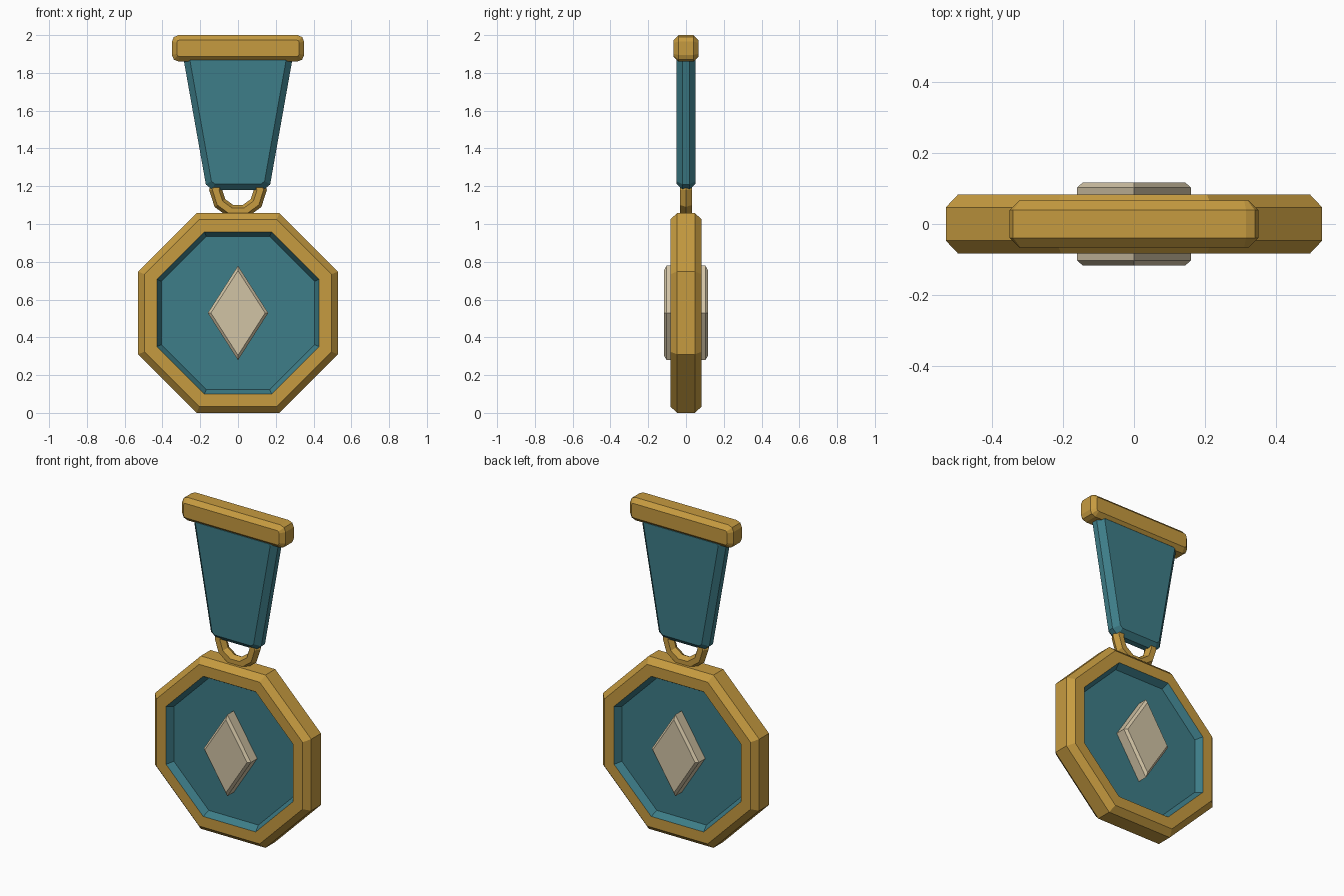
import bpy, bmesh, math
from mathutils import Vector

if "Cube" in bpy.data.objects:
    bpy.data.objects.remove(bpy.data.objects["Cube"])


def material(name, rgb):
    m = bpy.data.materials.new(name)
    m.diffuse_color = (*rgb, 1)
    m.use_nodes = True
    m.node_tree.nodes["Principled BSDF"].inputs["Base Color"].default_value = m.diffuse_color
    return m


GOLD = material("gold", (0.565, 0.328, 0.051))
TEAL = material("teal", (0.047, 0.205, 0.246))
IVORY = material("ivory", (0.638, 0.546, 0.376))


def finish(bm, name, mats):
    bmesh.ops.recalc_face_normals(bm, faces=bm.faces)
    mesh = bpy.data.meshes.new(name)
    bm.to_mesh(mesh)
    bm.free()
    for m in mats:
        mesh.materials.append(m)
    obj = bpy.data.objects.new(name, mesh)
    bpy.context.collection.objects.link(obj)
    return obj


def plate(name, outline, half_depth, corner, segments, rim, mat):
    """Extruded x-z outline with softened corners and chamfered rims."""
    bm = bmesh.new()
    face = bm.faces.new([bm.verts.new((x, -half_depth, z)) for x, z in outline])
    ext = bmesh.ops.extrude_face_region(bm, geom=[face])["geom"]
    verts = [g for g in ext if isinstance(g, bmesh.types.BMVert)]
    bmesh.ops.translate(bm, verts=verts, vec=(0, 2 * half_depth, 0))
    if face.is_valid and len(bm.faces) == len(outline) + 1:
        bm.faces.new([v for v in bm.verts if v.co.y < 0])

    def across(e):
        return abs(e.verts[0].co.y - e.verts[1].co.y) > half_depth

    if corner:
        bmesh.ops.bevel(bm, geom=[e for e in bm.edges if across(e)], offset=corner,
                        segments=segments, profile=0.5, affect='EDGES')
    bmesh.ops.bevel(bm, geom=[e for e in bm.edges if not across(e)], offset=rim,
                    segments=1, affect='EDGES')
    return finish(bm, name, [mat])


# Octagonal medal: an eight-sided lathe of (apothem, y); recesses are teal
CENTRE = 0.529
half = [(0.405, 0.042), (0.429, 0.083), (0.495, 0.083), (0.529, 0.047)]
profile = [(r, -y) for r, y in half] + half[::-1]
bm = bmesh.new()
rings = []
for apothem, y in profile:
    radius = apothem / math.cos(math.pi / 8)
    rings.append([bm.verts.new((radius * math.cos((k + 0.5) * math.pi / 4), y,
                                CENTRE + radius * math.sin((k + 0.5) * math.pi / 4)))
                  for k in range(8)])
for i, (a, b) in enumerate(zip(rings, rings[1:])):
    for k in range(8):
        f = bm.faces.new((a[k], a[(k + 1) % 8], b[(k + 1) % 8], b[k]))
        f.material_index = 1 if i in (0, len(rings) - 2) else 0
for ring in (rings[0], rings[-1]):
    bm.faces.new(ring).material_index = 1
finish(bm, "medal_disc", [GOLD, TEAL])

# Diamond emblem through the disc, showing on both sides
plate("diamond_emblem",
      [(0, CENTRE - 0.25), (0.16, CENTRE), (0, CENTRE + 0.25), (-0.16, CENTRE)],
      0.117, 0, 1, 0.014, IVORY)

# Tapered ribbon
plate("ribbon", [(-0.165, 1.18), (0.165, 1.18), (0.293, 1.9), (-0.293, 1.9)],
      0.05, 0.03, 1, 0.032, TEAL)

# Top bar
plate("top_bar", [(-0.35, 1.86), (0.35, 1.86), (0.35, 2.0), (-0.35, 2.0)],
      0.0655, 0.035, 2, 0.026, GOLD)

# Hanging ring: ten-sided torus, upper half buried in the ribbon
bm = bmesh.new()
loops = []
for k in range(10):
    a = math.radians(36 * k)
    out = Vector((math.cos(a), 0, math.sin(a)))
    loops.append([bm.verts.new(Vector((0, 0, 1.18))
                               + out * (0.118 + 0.035 * math.cos(j * math.pi / 3))
                               + Vector((0, 0.036 * math.sin(j * math.pi / 3), 0)))
                  for j in range(6)])
for k in range(10):
    a, b = loops[k], loops[(k + 1) % 10]
    for j in range(6):
        bm.faces.new((a[j], a[(j + 1) % 6], b[(j + 1) % 6], b[j]))
finish(bm, "hanging_ring", [GOLD])
